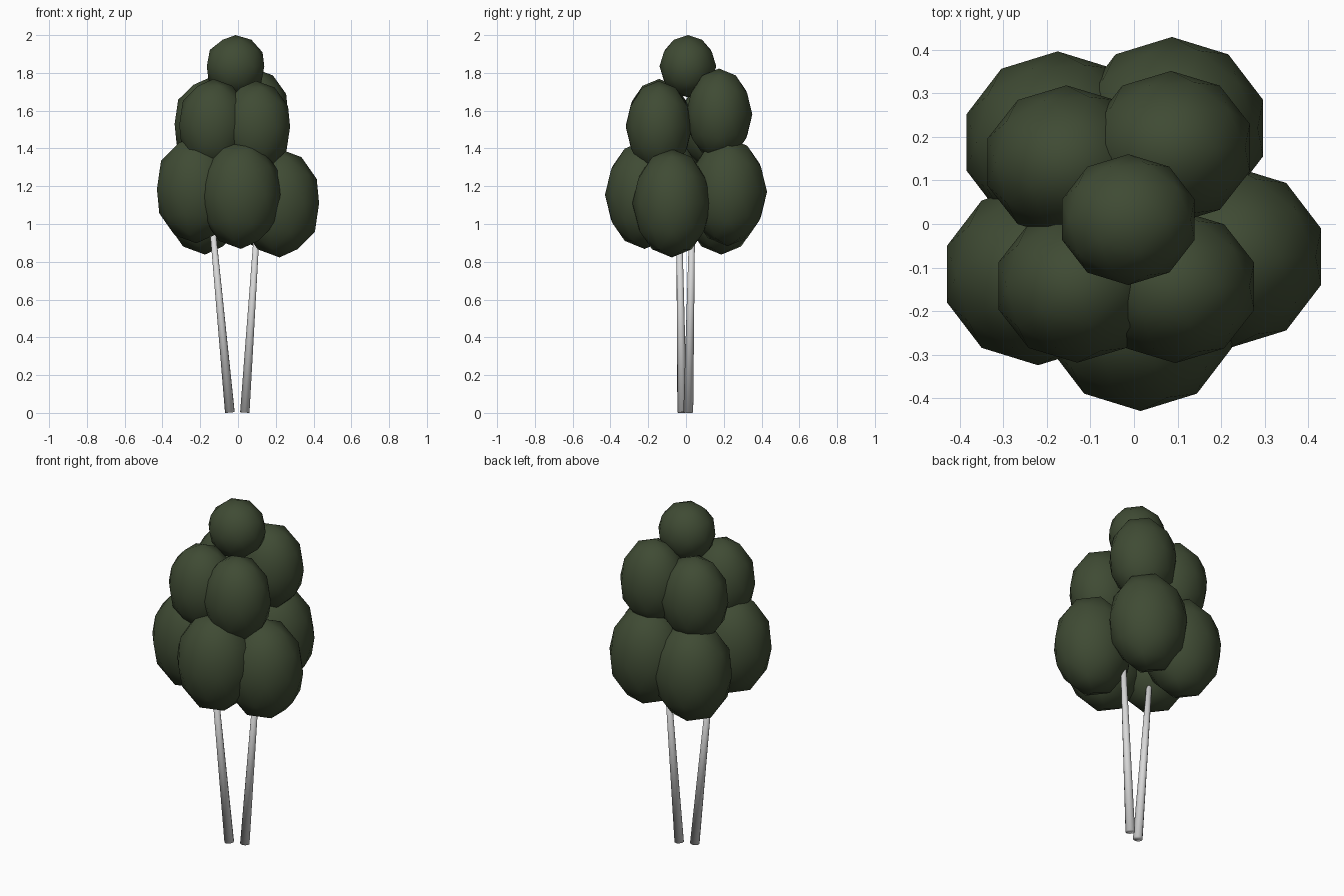
import bpy
from mathutils import Vector

cube = bpy.data.objects.get("Cube")
if cube:
    bpy.data.objects.remove(cube, do_unlink=True)


def make_material(name, rgb):
    mat = bpy.data.materials.new(name)
    mat.use_nodes = True
    colour = (*rgb, 1.0)
    mat.diffuse_color = colour
    bsdf = next(n for n in mat.node_tree.nodes if n.type == "BSDF_PRINCIPLED")
    bsdf.inputs["Base Color"].default_value = colour
    bsdf.inputs["Roughness"].default_value = 0.9
    return mat


leaf_green = make_material("dark_leaf_green", (0.05, 0.07, 0.034))
bark_grey = make_material("pale_bark_grey", (0.7, 0.7, 0.7))


def finish(name, mat):
    obj = bpy.context.object
    obj.name = name
    obj.data.materials.append(mat)
    bpy.ops.object.shade_smooth()
    return obj


def leaf_clump(name, centre, radii):
    bpy.ops.mesh.primitive_ico_sphere_add(subdivisions=2, radius=1, location=centre)
    obj = finish(name, leaf_green)
    obj.scale = radii
    return obj


def trunk(name, base, top):
    base, top = Vector(base), Vector(top)
    axis = top - base
    bpy.ops.mesh.primitive_cone_add(vertices=10, radius1=0.026, radius2=0.014,
                                    depth=axis.length, location=(base + top) / 2)
    obj = finish(name, bark_grey)
    obj.rotation_euler = axis.to_track_quat("Z", "Y").to_euler()
    return obj


# Two slender trunks leaning apart
trunk("left_trunk", (0.036, 0.012, 0.002), (0.11, 0.035, 1.12))
trunk("right_trunk", (-0.043, -0.02, 0.002), (-0.148, -0.038, 1.12))

# Lower ring of large clumps
lower = {
    "front": (0.015, -0.22, 1.155),
    "left": (0.22, -0.075, 1.11),
    "back_left": (0.087, 0.22, 1.17),
    "back_right": (-0.175, 0.187, 1.125),
    "front_right": (-0.22, -0.115, 1.185),
}
for side, centre in lower.items():
    leaf_clump("lower_clump_" + side, centre, (0.22, 0.209, 0.287))

# Upper ring of medium clumps
upper = {
    "front_left": (0.095, -0.143, 1.515),
    "back_left": (0.085, 0.175, 1.58),
    "back_right": (-0.155, 0.142, 1.53),
    "front_right": (-0.13, -0.142, 1.525),
}
for side, centre in upper.items():
    leaf_clump("upper_clump_" + side, centre, (0.19, 0.176, 0.243))

# Crown
leaf_clump("crown_clump", (-0.013, 0.01, 1.835), (0.16, 0.15, 0.165))
